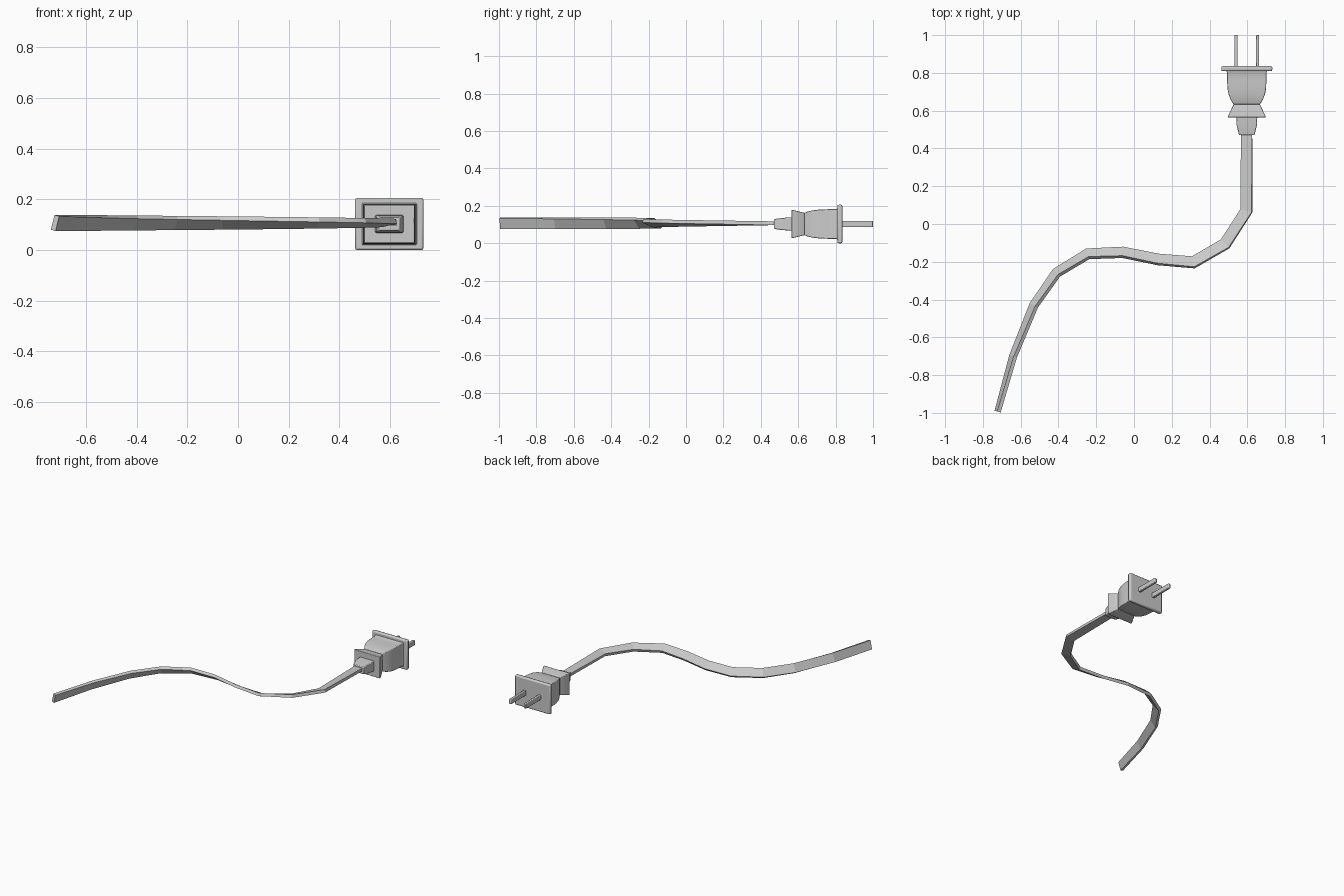
import bpy, bmesh, math
from mathutils import Vector

if "Cube" in bpy.data.objects:
    bpy.data.objects.remove(bpy.data.objects["Cube"])

PX, PZ = 0.597, 0.103   # plug axis


def loft(name, rings, bevel=0.0, smooth=True):
    """Skin a list of four-corner rings and cap both ends."""
    bm = bmesh.new()
    vs = [[bm.verts.new(p) for p in r] for r in rings]
    for a, b in zip(vs, vs[1:]):
        for i in range(4):
            j = (i + 1) % 4
            bm.faces.new((a[i], a[j], b[j], b[i]))
    bm.faces.new(vs[0])
    bm.faces.new(vs[-1])
    bmesh.ops.recalc_face_normals(bm, faces=bm.faces)
    me = bpy.data.meshes.new(name)
    bm.to_mesh(me)
    bm.free()
    ob = bpy.data.objects.new(name, me)
    bpy.context.collection.objects.link(ob)
    if bevel:
        m = ob.modifiers.new("bevel", 'BEVEL')
        m.width, m.segments, m.limit_method = bevel, 2, 'ANGLE'
        m.angle_limit = math.radians(50)
    bpy.context.view_layer.objects.active = ob
    ob.select_set(True)
    if smooth:
        bpy.ops.object.shade_smooth_by_angle(angle=math.radians(30))
    ob.select_set(False)
    return ob


def section(y, hx, hz, cx=PX, cz=PZ):
    return [Vector((cx + sx * hx, y, cz + sz * hz))
            for sx, sz in ((-1, -1), (1, -1), (1, 1), (-1, 1))]


def stack(name, rows, bevel=0.0, cx=PX):
    return loft(name, [section(*r, cx=cx) for r in rows], bevel)


# Plug: face flange, curved body, flared grip, strain relief
stack("face_flange", [(0.809, 0.135, 0.103), (0.836, 0.135, 0.103)], 0.008)
stack("plug_body", [
    (0.812, 0.110, 0.083), (0.800, 0.104, 0.079), (0.760, 0.104, 0.079),
    (0.715, 0.102, 0.077), (0.685, 0.096, 0.074), (0.658, 0.085, 0.069),
    (0.633, 0.070, 0.060)], 0.003)
stack("flared_grip", [(0.633, 0.070, 0.060), (0.572, 0.099, 0.075),
                      (0.564, 0.099, 0.075)], 0.003)
stack("strain_relief", [(0.570, 0.056, 0.035), (0.520, 0.053, 0.033),
                        (0.470, 0.041, 0.026)], 0.004)

# Two flat prongs
for side, label in ((-1, "left"), (1, "right")):
    stack(label + "_prong", [(0.82, 0.009, 0.017), (1.0, 0.009, 0.017)],
          0.004, cx=PX + side * 0.057)

# Flat cord, gradually twisting on edge towards its free end
path = [Vector((x, y, 0.107)) for x, y in (
    (0.596, 0.48), (0.595, 0.07), (0.483, -0.105), (0.314, -0.203),
    (0.13, -0.188), (-0.06, -0.150), (-0.245, -0.158), (-0.41, -0.258),
    (-0.53, -0.43), (-0.64, -0.70), (-0.722, -0.993))]
total = sum((b - a).length for a, b in zip(path, path[1:]))
rings, run, up = [], 0.0, Vector((0, 0, 1))
for i, p in enumerate(path):
    before = (p - path[i - 1]).normalized() if i else None
    after = (path[i + 1] - p).normalized() if i + 1 < len(path) else None
    run += (p - path[i - 1]).length if i else 0.0
    heading = ((before or after) + (after or before)).normalized()
    side = Vector((-heading.y, heading.x, 0))
    miter = 1 / max(0.5, heading.dot(before or after))
    a = math.radians(76) * run / total
    ring = []
    for w, t in ((-0.03, -0.01), (0.03, -0.01), (0.03, 0.01), (-0.03, 0.01)):
        ring.append(p + side * miter * (w * math.cos(a) - t * math.sin(a))
                    + up * (w * math.sin(a) + t * math.cos(a)))
    rings.append(ring)
loft("cord", rings, smooth=False)
